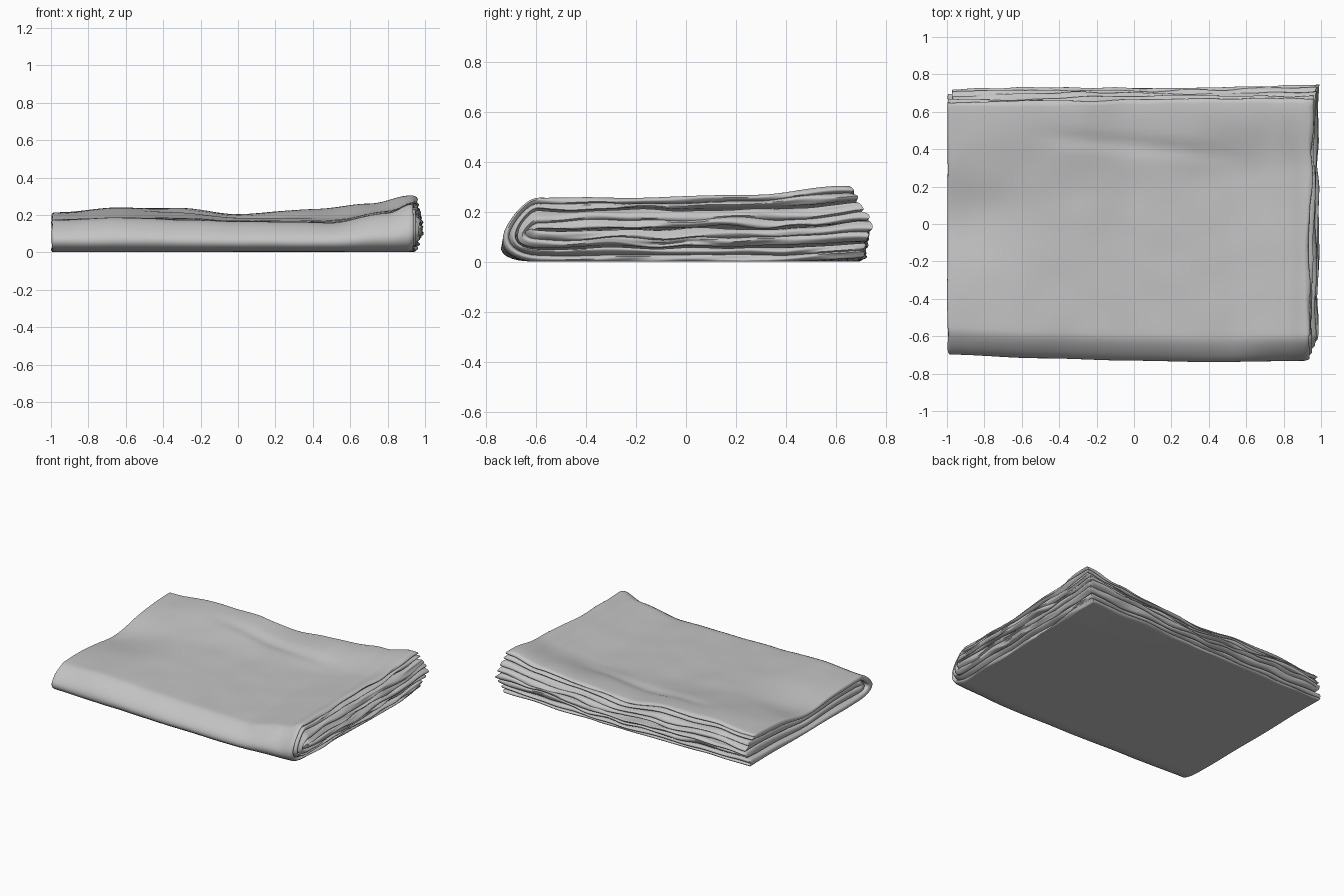
import bpy, bmesh, math
from mathutils import Vector, noise

if "Cube" in bpy.data.objects:
    bpy.data.objects.remove(bpy.data.objects["Cube"])

# heights of the folded stack along x: near the front fold and at the back edge
FRONT = [(-1, .175), (-.6, .185), (-.3, .175), (0, .165), (.5, .16), (.8, .21), (.94, .262), (1, .262)]
BACK = [(-1, .215), (-.6, .24), (-.3, .235), (0, .205), (.4, .232), (.7, .26), (.92, .303), (1, .303)]
# front outline of the fold along x
NOSE = [(-1, .025), (-.5, .005), (0, -.008), (.4, -.015), (1, -.008)]


def clamp(v):
    return max(0, min(1, v))


def smooth(v):
    v = clamp(v)
    return v * v * (3 - 2 * v)


def lerp_table(table, x):
    if x <= table[0][0]:
        return table[0][1]
    for (x0, v0), (x1, v1) in zip(table, table[1:]):
        if x <= x1:
            return v0 + (v1 - v0) * smooth((x - x0) / (x1 - x0))
    return table[-1][1]


def height(x, y):
    # the back flap lifts behind a crease; the crease sits further forward on the left
    start = .15 + .15 * x
    f = .25 * clamp((y + .6) / 1.2) + .75 * smooth((y - start) / (.63 - start))
    h = lerp_table(FRONT, x) * (1 - f) + lerp_table(BACK, x) * f
    # hollow along the left edge
    h -= .035 * smooth((-x - .4) / .5) * math.exp(-((y - .02) / .22) ** 2)
    # soft crease across the top near the back
    return h - .012 * math.exp(-(x / .45) ** 4) * math.exp(-((y - .42 + .1 * x) / .04) ** 2)


def two_plies(f):
    """Rounded double edge: two humps with a groove between."""
    return math.sqrt(abs(math.sin(2 * math.pi * f)))


def one_fold(f):
    return math.sqrt(clamp(math.sin(math.pi * f)))


def back_end(x, d, f, top):
    y = (.638 + .14 * d) if top else (.682 + .07 * d)
    y += .018 * two_plies(f) + .010 * x + .005 * math.sin(4 * x + 9 * d)
    return y + .012 * noise.noise(Vector((x * 5, d * 9, 1 if top else 6)))


def right_end(d, f, s):
    if s <= 1:
        y = .65 - 1.23 * s
    elif s < 2:
        y = -.62
    else:
        y = -.58 + 1.28 * (s - 2)
    x = .905 + .16 * min(d, .36) + .018 * two_plies(f)
    x += .03 * (y + .6) / 1.25 * clamp(1 - d * 3)
    return min(.995, x + .02 * noise.noise(Vector((d * 14, y * 5, s))))


def place(left, d0, d1, u, f, s):
    """Map (u across, f through the layer, s along the fold: top, bend, bottom)."""
    d = d0 + (d1 - d0) * f
    xl = left + .014 * (1 - one_fold(f)) + .008 * noise.noise(Vector((s * 3, d0 * 5, 2)))
    x = xl + (right_end(d, f, s) - xl) * u
    a = .135 - d * .24
    if s <= 1:
        y = back_end(x, d, f, True) * (1 - s) - .58 * s
        t = 1 - d
    elif s < 2:
        # wedge-shaped bend, fullest near the ground
        th = (s - 1) * math.pi
        y = -.58 - a * math.sin(th) * (1 - .38 * math.cos(th))
        t = .5 + (.5 - d) * math.cos(th)
    else:
        y = -.58 * (3 - s) + back_end(x, d, f, False) * (s - 2)
        t = d
    z = t * height(x, y)
    # gentle ripples, stronger at the loose right and back edges
    loose = max(clamp((x - .8) / .15), clamp((y - .55) / .15))
    amp = (.004 + .018 * loose * clamp(d * 6)) * clamp(t * 3)
    z += amp * noise.noise(Vector((x * 5, y * 5, d * 4 + (4 if s > 1.5 else 0))))
    # the lower right back corner lifts slightly
    if s > 2:
        z += .018 * clamp((y - .4) / .3) * clamp(x)
    nose = lerp_table(NOSE, x) * clamp((-.3 - y) / .25)
    return Vector((x, y + nose, max(z, .003)))


def folded_cloth(name, d0, d1, left, mat):
    """Doubled layer of cloth, bent over at the front; all six sides built."""
    us = [i / 70 for i in range(71)]
    fs = [(1 - math.cos(math.pi * i / 16)) / 2 for i in range(17)]
    ss = [i / 40 for i in range(40)] + [1 + i / 16 for i in range(16)] + [2 + i / 40 for i in range(41)]
    bm = bmesh.new()

    def patch(aa, bb, point):
        grid = [[bm.verts.new(place(left, d0, d1, *point(a, b))) for b in bb] for a in aa]
        for r0, r1 in zip(grid, grid[1:]):
            for i in range(len(bb) - 1):
                bm.faces.new((r0[i], r0[i + 1], r1[i + 1], r1[i]))

    for end in (0, 1):
        patch(us, ss, lambda u, s: (u, end, s))      # outer and inner face
        patch(fs, ss, lambda f, s: (end, f, s))      # left fold and right edge
        patch(us, fs, lambda u, f: (u, f, end * 3))  # two back edges
    bmesh.ops.remove_doubles(bm, verts=bm.verts, dist=.0003)
    bmesh.ops.recalc_face_normals(bm, faces=bm.faces)
    me = bpy.data.meshes.new(name)
    bm.to_mesh(me)
    bm.free()
    ob = bpy.data.objects.new(name, me)
    bpy.context.collection.objects.link(ob)
    me.materials.append(mat)
    bpy.context.view_layer.objects.active = ob
    ob.select_set(True)
    bpy.ops.object.shade_smooth_by_angle(angle=math.radians(60))
    ob.select_set(False)
    return ob


grey = bpy.data.materials.new("light_grey_cloth")
grey.diffuse_color = (.55, .55, .55, 1)
grey.use_nodes = True
grey.node_tree.nodes["Principled BSDF"].inputs["Base Color"].default_value = grey.diffuse_color

# outer doubled sheet and the one tucked inside it
folded_cloth("outer_fold", 0, .2, -.996, grey)
folded_cloth("inner_fold", .23, .48, -.975, grey)
